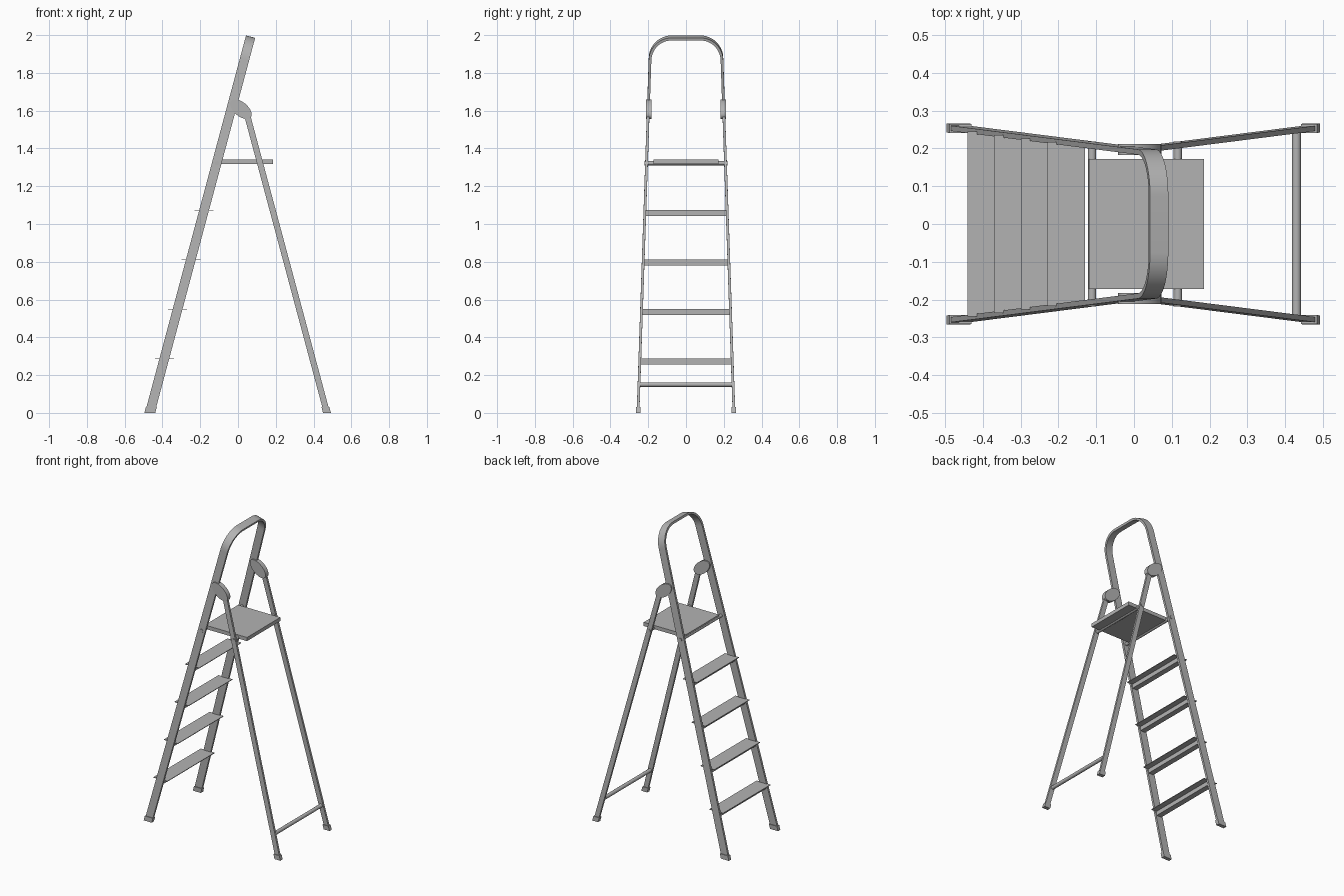
import bpy, bmesh, math
from mathutils import Vector, Matrix

cube = bpy.data.objects.get("Cube")
if cube:
    bpy.data.objects.remove(cube, do_unlink=True)

grey = bpy.data.materials.new("aluminium grey")
grey.use_nodes = True
colour = (0.45, 0.45, 0.45, 1)
grey.diffuse_color = colour
grey.node_tree.nodes["Principled BSDF"].inputs["Base Color"].default_value = colour

SLOPE = math.tan(math.radians(15))


def front_x(z):
    return -0.467 + SLOPE * z


def rear_x(z):
    return 0.471 - SLOPE * z


def side_y(z):
    return 0.254 - 0.034 * z


def finish(name, bm):
    bmesh.ops.recalc_face_normals(bm, faces=bm.faces)
    mesh = bpy.data.meshes.new(name)
    bm.to_mesh(mesh)
    bm.free()
    mesh.materials.append(grey)
    ob = bpy.data.objects.new(name, mesh)
    bpy.context.collection.objects.link(ob)
    bpy.ops.object.select_all(action="DESELECT")
    ob.select_set(True)
    bpy.context.view_layer.objects.active = ob
    bpy.ops.object.shade_smooth_by_angle(angle=math.radians(35))
    return ob


def loft(name, rings):
    """Skin a closed solid through a list of matching rings."""
    bm = bmesh.new()
    loops = [[bm.verts.new(p) for p in ring] for ring in rings]
    n = len(loops[0])
    for a, b in zip(loops, loops[1:]):
        for i in range(n):
            j = (i + 1) % n
            bm.faces.new((a[i], a[j], b[j], b[i]))
    bm.faces.new(loops[0])
    bm.faces.new(loops[-1])
    return finish(name, bm)


def ring(centre, across, deep):
    c = Vector(centre)
    return [c - across - deep, c + across - deep, c + across + deep, c - across + deep]


def box(name, centre, size):
    bm = bmesh.new()
    bmesh.ops.create_cube(bm, size=1, matrix=Matrix.Translation(centre) @ Matrix.Diagonal((*size, 1)))
    return finish(name, bm)


def disc(name, centre, rx, rz, depth, tilt=0, sides=32):
    """Cylinder along y with an elliptical section."""
    bm = bmesh.new()
    matrix = (Matrix.Translation(centre) @ Matrix.Rotation(tilt, 4, "Y")
              @ Matrix.Diagonal((rx, depth, rz, 1)) @ Matrix.Rotation(math.pi / 2, 4, "X"))
    bmesh.ops.create_cone(bm, cap_ends=True, segments=sides, radius1=1, radius2=1,
                          depth=1, matrix=matrix)
    return finish(name, bm)


# Front rails and hand hoop: one flat bar bent over the top
BEND, TOP = 0.115, 1.985
half = [(side_y(0.01), 0.01)]
corner_y, corner_z = side_y(TOP - BEND) - BEND, TOP - BEND
for i in range(13):
    a = math.pi / 2 * i / 12
    half.append((corner_y + BEND * math.cos(a), corner_z + BEND * math.sin(a)))
path = half + [(-y, z) for y, z in reversed(half)]
points = [Vector((front_x(z), y, z)) for y, z in path]
flat = Vector((1, 0, -SLOPE)).normalized()
rings = []
for i, p in enumerate(points):
    tangent = (points[min(i + 1, len(points) - 1)] - points[max(i - 1, 0)]).normalized()
    rings.append(ring(p, flat * 0.025, tangent.cross(flat).normalized() * 0.007))
loft("front_rails_and_hoop", rings)

# Rear legs, feet and hinge covers on both sides
for side, label in ((1, "left"), (-1, "right")):
    across, deep = Vector((0.0165, 0, 0)), Vector((0, 0.007, 0))
    loft(label + "_rear_leg",
         [ring((rear_x(z), side * side_y(z), z), across, deep) for z in (0.01, 1.6)])
    for part, line, w in (("front", front_x, 0.029), ("rear", rear_x, 0.021)):
        loft(f"{label}_{part}_foot",
             [ring((line(z), side * side_y(z), z), Vector((w, 0, 0)), Vector((0, 0.012, 0)))
              for z in (0, 0.03)])
    disc(label + "_hinge_cover", (0.015, side * 0.197, 1.608), 0.068, 0.037, 0.03,
         tilt=math.radians(40))

# Steps: thin tread with a stiffening beam beneath
for i in range(4):
    z = 0.287 + 0.262 * i
    width = 2 * side_y(z)
    box(f"step_{i + 1}_tread", (front_x(z), 0, z), (0.1, width, 0.004))
    box(f"step_{i + 1}_beam", (front_x(z - 0.016), 0, z - 0.015), (0.036, width - 0.01, 0.03))

# Platform with its two pivot rods
box("platform", (0.033, 0, 1.329), (0.305, 0.344, 0.024))
for label, x in (("front", -0.111), ("rear", 0.116)):
    disc(label + "_platform_rod", (x, 0, 1.322), 0.011, 0.011, 0.438, sides=16)

# Cross brace between the rear legs
disc("rear_brace", (0.43, 0, 0.15), 0.012, 0.012, 0.505, sides=16)
